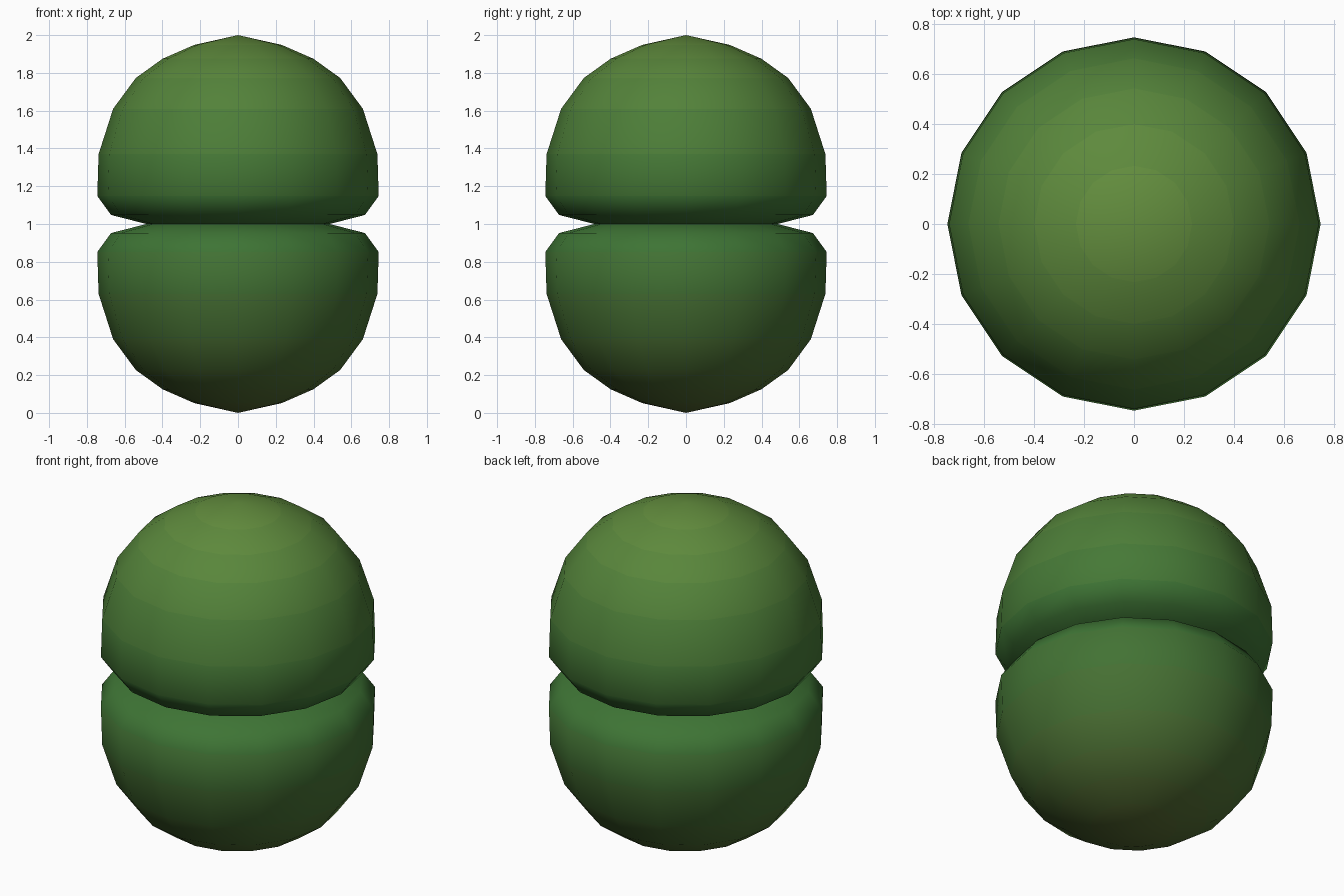
import bpy, bmesh
from math import cos, sin, tau

if "Cube" in bpy.data.objects:
    bpy.data.objects.remove(bpy.data.objects["Cube"])

SIDES = 16
# (radius, height above the waist) from the waist ring towards the pole
PROFILE = [(0.485, 0.0), (0.672, 0.048), (0.745, 0.148), (0.738, 0.37),
           (0.661, 0.61), (0.541, 0.773), (0.399, 0.875), (0.232, 0.948)]
POLE = 1.0
SEAM_GREEN = (0.048, 0.175, 0.035)
POLE_OLIVE = (0.125, 0.27, 0.048)
BASE_OLIVE = (0.09, 0.14, 0.03)


def band_materials(name, pole_colour):
    """One material per ring of faces, fading from the waist to the pole."""
    mats = []
    n = len(PROFILE)
    for i in range(n):
        t = max(0.0, (i - 1) / (n - 2))
        mat = bpy.data.materials.new(f"{name}_{i}")
        mat.diffuse_color = [a + (b - a) * t for a, b in zip(SEAM_GREEN, pole_colour)] + [1]
        mat.use_nodes = True
        mat.node_tree.nodes["Principled BSDF"].inputs["Base Color"].default_value = mat.diffuse_color
        mats.append(mat)
    return mats


def lobe(name, direction, pole_colour):
    """Faceted dome growing up (+1) or down (-1) from the waist."""
    bm = bmesh.new()
    rings = [[bm.verts.new((r * cos(tau * k / SIDES), r * sin(tau * k / SIDES),
                            1 + direction * h)) for k in range(SIDES)]
             for r, h in PROFILE]
    tip = bm.verts.new((0, 0, 1 + direction * POLE))
    for k in range(SIDES):
        j = (k + 1) % SIDES
        for i, (a, b) in enumerate(zip(rings, rings[1:])):
            bm.faces.new((a[k], a[j], b[j], b[k])).material_index = i
        bm.faces.new((rings[-1][k], rings[-1][j], tip)).material_index = len(PROFILE) - 1
    if direction < 0:
        bmesh.ops.reverse_faces(bm, faces=bm.faces[:])
    for f in bm.faces:
        f.smooth = True
    mesh = bpy.data.meshes.new(name)
    bm.to_mesh(mesh)
    bm.free()
    for mat in band_materials(name, pole_colour):
        mesh.materials.append(mat)
    obj = bpy.data.objects.new(name, mesh)
    bpy.context.collection.objects.link(obj)
    return obj


# Two mirrored lobes meeting at the pinched waist
lobe("upper_lobe", 1, POLE_OLIVE)
lobe("lower_lobe", -1, BASE_OLIVE)
